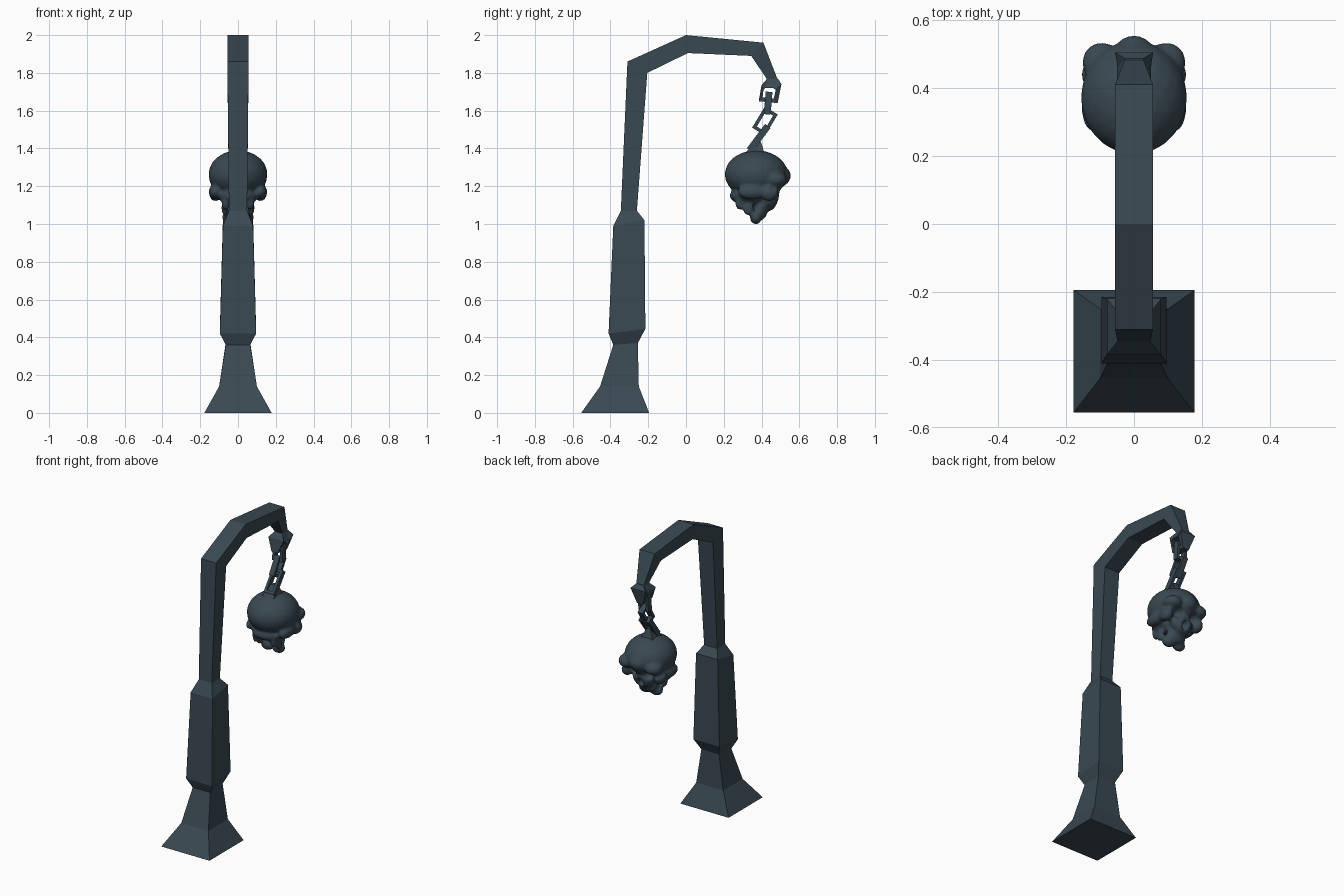
import bpy
import bmesh
from math import pi, atan2
from mathutils import Matrix, Vector

cube = bpy.data.objects.get("Cube")
if cube:
    bpy.data.objects.remove(cube, do_unlink=True)

COLOUR = (0.042, 0.066, 0.085, 1)
iron = bpy.data.materials.new("dark_slate")
iron.use_nodes = True
iron.diffuse_color = COLOUR
for node in iron.node_tree.nodes:
    if node.type == 'BSDF_PRINCIPLED':
        node.inputs["Base Color"].default_value = COLOUR


def finish(bm, name):
    bmesh.ops.recalc_face_normals(bm, faces=bm.faces)
    mesh = bpy.data.meshes.new(name)
    bm.to_mesh(mesh)
    bm.free()
    mesh.materials.append(iron)
    obj = bpy.data.objects.new(name, mesh)
    bpy.context.collection.objects.link(obj)
    return obj


def bridge(bm, a, b):
    n = len(a)
    for i in range(n):
        j = (i + 1) % n
        bm.faces.new((a[i], a[j], b[j], b[i]))


def loft(name, sections):
    """Four-sided beam: each section is front (y, z), back (y, z), half width."""
    bm = bmesh.new()
    rings = []
    for (fy, fz), (by, bz), w in sections:
        corners = ((-w, fy, fz), (w, fy, fz), (w, by, bz), (-w, by, bz))
        rings.append([bm.verts.new(c) for c in corners])
    for a, b in zip(rings, rings[1:]):
        bridge(bm, a, b)
    bm.faces.new(rings[0])
    bm.faces.new(rings[-1])
    return finish(bm, name)


def ring(name, outer, inner, matrix=Matrix()):
    """Closed frame: points are (y, z, half thickness along x)."""
    bm = bmesh.new()

    def loop(points, side):
        return [bm.verts.new(matrix @ Vector((side * w, y, z))) for y, z, w in points]

    o1, o2 = loop(outer, 1), loop(outer, -1)
    i1, i2 = loop(inner, 1), loop(inner, -1)
    for a, b in ((o1, o2), (o2, i2), (i2, i1), (i1, o1)):
        bridge(bm, a, b)
    return finish(bm, name)


def chain_link(name, y, z, dy, dz, length, width, edge_on):
    def rect(w, h):
        return [(s * w, t * h, 0.018) for s, t in ((-1, -1), (1, -1), (1, 1), (-1, 1))]
    matrix = Matrix.Translation((0, y, z)) @ Matrix.Rotation(-atan2(dy, dz), 4, 'X')
    if edge_on:
        matrix = matrix @ Matrix.Rotation(pi / 2, 4, 'Z')
    bar = 0.018
    return ring(name, rect(width / 2, length / 2),
                rect(width / 2 - bar, length / 2 - bar), matrix)


# Post, foot and crooked arm in one beam
loft("post_and_arm", [
    ((-0.555, 0), (-0.195, 0), 0.178),
    ((-0.455, 0.14), (-0.25, 0.14), 0.10),
    ((-0.385, 0.36), (-0.255, 0.37), 0.065),
    ((-0.41, 0.42), (-0.215, 0.445), 0.096),
    ((-0.385, 0.99), (-0.22, 1.02), 0.08),
    ((-0.345, 1.07), (-0.26, 1.07), 0.048),
    ((-0.31, 1.86), (-0.205, 1.80), 0.056),
    ((0, 2.0), (0.01, 1.905), 0.056),
    ((0.41, 1.96), (0.345, 1.89), 0.056),
    ((0.485, 1.765), (0.43, 1.765), 0.027),
])

# Flared eye at the arm tip
ring("arm_eye",
     [(0.43, 1.77, 0.027), (0.487, 1.77, 0.027), (0.505, 1.74, 0.056),
      (0.485, 1.64, 0.022), (0.385, 1.65, 0.022), (0.40, 1.735, 0.056)],
     [(0.42, 1.72, 0.05), (0.46, 1.72, 0.05), (0.475, 1.71, 0.05),
      (0.465, 1.665, 0.024), (0.405, 1.67, 0.024), (0.41, 1.71, 0.05)])

# Chain
chain_link("upper_link", 0.435, 1.64, 0.01, 0.12, 0.12, 0.075, True)
chain_link("middle_link", 0.418, 1.545, 0.06, 0.10, 0.13, 0.08, False)
chain_link("lower_link", 0.385, 1.455, 0.09, 0.12, 0.16, 0.075, True)

# Anchor on the skull
loft("skull_anchor", [
    ((0.30, 1.36), (0.42, 1.36), 0.05),
    ((0.37, 1.44), (0.395, 1.44), 0.015),
])


def blobs(name, parts):
    """Ellipsoids (centre, radii), mirrored when off the centre plane."""
    bm = bmesh.new()
    for (x, y, z), radii in parts:
        for sx in ((x, -x) if x else (0,)):
            m = Matrix.Translation((sx, y, z)) @ Matrix.Diagonal((*radii, 1))
            bmesh.ops.create_icosphere(bm, subdivisions=3, radius=1, matrix=m)
    return finish(bm, name)


# Skull, tipped forward with its face to the back
skull = blobs("skull", [
    ((0, 0.372, 1.263), (0.157, 0.168, 0.128)),      # cranium
    ((0.095, 0.475, 1.235), (0.058, 0.06, 0.042)),   # brows
    ((0, 0.50, 1.255), (0.06, 0.055, 0.055)),        # forehead
    ((0.118, 0.44, 1.165), (0.036, 0.05, 0.045)),    # cheekbones
    ((0.12, 0.35, 1.17), (0.035, 0.08, 0.04)),       # temples
    ((0, 0.44, 1.15), (0.08, 0.055, 0.08)),          # face
    ((0, 0.395, 1.08), (0.068, 0.038, 0.06)),        # upper jaw
    ((0.04, 0.37, 1.035), (0.045, 0.032, 0.037)),    # tooth ridge
    ((0, 0.33, 1.15), (0.11, 0.10, 0.05)),           # skull base
    ((0.065, 0.285, 1.115), (0.022, 0.025, 0.042)),  # rear knobs
    ((0.07, 0.33, 1.085), (0.018, 0.03, 0.04)),      # jaw hinges
])
sockets = blobs("socket_cutter", [
    ((0.06, 0.50, 1.175), (0.036, 0.055, 0.034)),
    ((0, 0.475, 1.115), (0.02, 0.035, 0.03)),
    ((0.155, 0.47, 1.195), (0.025, 0.035, 0.022)),
])
sockets.hide_render = True
sockets.hide_viewport = True


def remesh(size):
    mod = skull.modifiers.new("remesh", 'REMESH')
    mod.mode = 'VOXEL'
    mod.voxel_size = size
    mod.use_smooth_shade = True


remesh(0.008)
cut = skull.modifiers.new("sockets", 'BOOLEAN')
cut.operation = 'DIFFERENCE'
cut.object = sockets
remesh(0.008)
soften = skull.modifiers.new("soften", 'SMOOTH')
soften.factor = 0.5
soften.iterations = 4
skull.data.shade_smooth()
